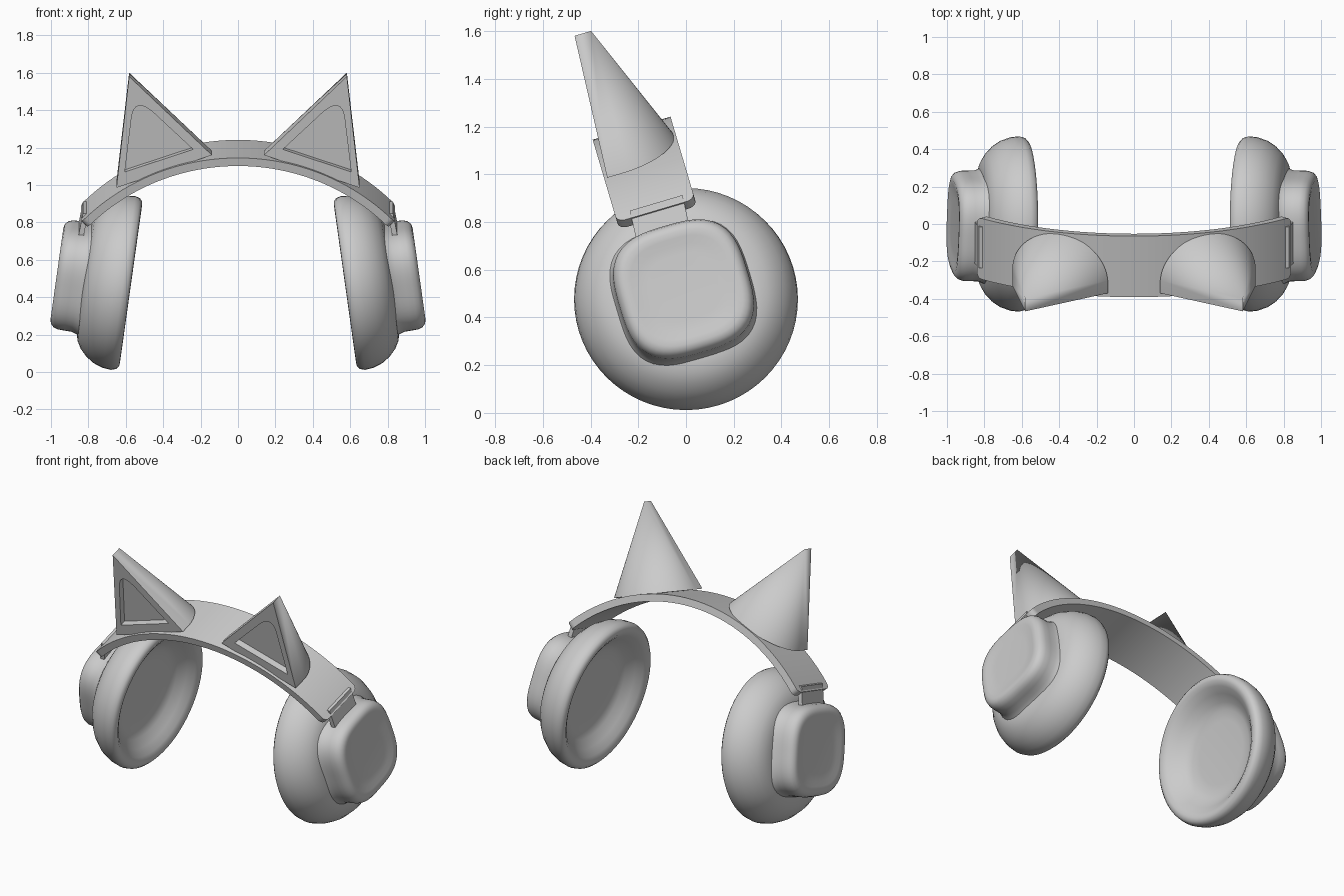
import bpy, bmesh
from math import sin, cos, pi, radians, asin
from mathutils import Vector

cube = bpy.data.objects.get("Cube")
if cube:
    bpy.data.objects.remove(cube, do_unlink=True)

GREY = (0.6, 0.6, 0.6, 1)
mat = bpy.data.materials.new("plain grey")
mat.use_nodes = True
mat.diffuse_color = GREY
mat.node_tree.nodes["Principled BSDF"].inputs["Base Color"].default_value = GREY

# Headband frame: leans towards the front
LEAN = radians(16.5)
ACROSS = Vector((0, cos(LEAN), sin(LEAN)))   # front edge to rear edge
UP = Vector((0, -sin(LEAN), cos(LEAN)))      # up along the lean
SIDE = Vector((1, 0, 0))


def finish(name, bm, angle=35):
    bmesh.ops.recalc_face_normals(bm, faces=bm.faces)
    mesh = bpy.data.meshes.new(name)
    bm.to_mesh(mesh)
    mesh.materials.append(mat)
    ob = bpy.data.objects.new(name, mesh)
    bpy.context.collection.objects.link(ob)
    bpy.ops.object.select_all(action='DESELECT')
    ob.select_set(True)
    bpy.context.view_layer.objects.active = ob
    bpy.ops.object.shade_smooth_by_angle(angle=radians(angle))


def finish_pair(name, bm, angle=35):
    finish("left_" + name, bm, angle)
    for v in bm.verts:
        v.co.x *= -1
    finish("right_" + name, bm, angle)
    bm.free()


def skin(bm, rings):
    """Join matching closed rings with quads and cap both ends."""
    loops = [[bm.verts.new(p) for p in ring] for ring in rings]
    n = len(loops[0])
    for a, b in zip(loops, loops[1:]):
        for i in range(n):
            j = (i + 1) % n
            bm.faces.new((a[i], a[j], b[j], b[i]))
    bm.faces.new(loops[0])
    bm.faces.new(loops[-1])
    return loops


# Ear cups: rings along a tilted axis, given as (distance outward, radius)
TILT = radians(8)
AXIS = Vector((cos(TILT), 0, sin(TILT)))
CUP_UP = Vector((-sin(TILT), 0, cos(TILT)))


def cup_part(name, profile, centre, power=2, turn=0.0, segments=64):
    bm = bmesh.new()
    rings = []
    for t, r in profile:
        ring = []
        for i in range(segments):
            a = 2 * pi * i / segments
            k = r / (abs(cos(a)) ** power + abs(sin(a)) ** power) ** (1 / power)
            ring.append(centre + AXIS * t + Vector((0, 1, 0)) * k * cos(a + turn)
                        + CUP_UP * k * sin(a + turn))
        rings.append(ring)
    skin(bm, rings)
    finish_pair(name, bm, 50)


cup_part("ear_cushion",
         [(.115, .2), (.11, .26), (.09, .305), (.05, .35), (.018, .39), (.002, .42),
          (.004, .445), (.018, .461), (.045, .469), (.09, .464), (.14, .447),
          (.185, .417), (.22, .38), (.243, .34), (.255, .29)],
         Vector((.57, 0, .47)))
cup_part("outer_cap",
         [(.23, .3), (.255, .288), (.28, .28), (.32, .279), (.355, .278), (.38, .27),
          (.396, .255), (.402, .235), (.4, .21), (.394, .18), (.392, .14)],
         Vector((.57, -.01, .47)), power=3, turn=LEAN)

# Headband: a flat strip bent to an arc, with rounded end corners
RADIUS, THICK, WIDTH, STEPS = 1.16, .045, .34, 40
CROWN = Vector((0, -.228, 1.193))
END = asin(.84 / RADIUS)


def band_point(angle, depth, offset):
    r = RADIUS - depth
    return CROWN + SIDE * r * sin(angle) + UP * (r * cos(angle) - RADIUS) + ACROSS * offset


bm = bmesh.new()
rings = []
for i in range(STEPS + 1):
    a = END * (2 * i / STEPS - 1)
    rings.append([band_point(a, d, w * WIDTH / 2)
                  for d, w in ((0, -1), (0, 1), (THICK, 1), (THICK, -1))])
loops = skin(bm, rings)
corners = [bm.edges.get((ring[i], ring[j]))
           for ring in (loops[0], loops[-1]) for i, j in ((1, 2), (3, 0))]
bmesh.ops.bevel(bm, geom=corners, offset=.035, segments=5, profile=.5, affect='EDGES')
finish("headband", bm)
bm.free()

# Sliders: thin plates from the headband ends into the caps
bm = bmesh.new()
rings = []
for x, y, z in ((.815, -.125, .88), (.855, -.08, .68)):
    mid = Vector((x, y, z))
    rings.append([mid + SIDE * sx * .014 + ACROSS * sw * .115
                  for sx, sw in ((-1, -1), (1, -1), (1, 1), (-1, 1))])
skin(bm, rings)
finish_pair("slider", bm)

# Cat ears: flat recessed front, a short slab and a half cone behind
INNER, OUTER, TIP = Vector((.14, -.37, 1.16)), Vector((.65, -.33, .985)), Vector((.582, -.467, 1.58))
NORMAL = (OUTER - INNER).cross(TIP - INNER).normalized()
SLAB = ACROSS * .072
CONE_STEPS = 32


def on_front(x, z):
    y = INNER.y - (NORMAL.x * (x - INNER.x) + NORMAL.z * (z - INNER.z)) / NORMAL.y
    return Vector((x, y, z))


bm = bmesh.new()
inner, outer, tip, tip_back = [bm.verts.new(p) for p in (INNER, OUTER, TIP, TIP + SLAB)]
mid, half = (INNER + OUTER) / 2 + SLAB, (OUTER - INNER) / 2
arc = [bm.verts.new(mid + half * cos(pi * i / CONE_STEPS)
                    + (ACROSS * .24 + SIDE * .02) * sin(pi * i / CONE_STEPS))
       for i in range(CONE_STEPS + 1)]
for a, b in zip(arc, arc[1:]):
    bm.faces.new((a, b, tip_back))
bm.faces.new((outer, arc[0], tip_back, tip))
bm.faces.new((arc[-1], inner, tip, tip_back))
bm.faces.new([inner, outer] + arc)

# Recess outline: two sharp lower corners and a rounded top
outline = [on_front(.24, 1.19), on_front(.605, 1.07)]
p, q, r = on_front(.57, 1.355), on_front(.555, 1.475), on_front(.455, 1.39)
outline += [p * (1 - t) ** 2 + q * 2 * t * (1 - t) + r * t * t
            for t in (i / 8 for i in range(9))]
rim = [bm.verts.new(v) for v in outline]
floor = [bm.verts.new(v + ACROSS * .04) for v in outline]
bm.faces.new((inner, outer, rim[1], rim[0]))
bm.faces.new((outer, tip, rim[2], rim[1]))
for a, b in zip(rim[2:], rim[3:]):
    bm.faces.new((tip, b, a))
bm.faces.new((tip, inner, rim[0], rim[-1]))
for i in range(len(rim)):
    j = (i + 1) % len(rim)
    bm.faces.new((rim[i], rim[j], floor[j], floor[i]))
bm.faces.new(floor)
finish_pair("cat_ear", bm, 30)
